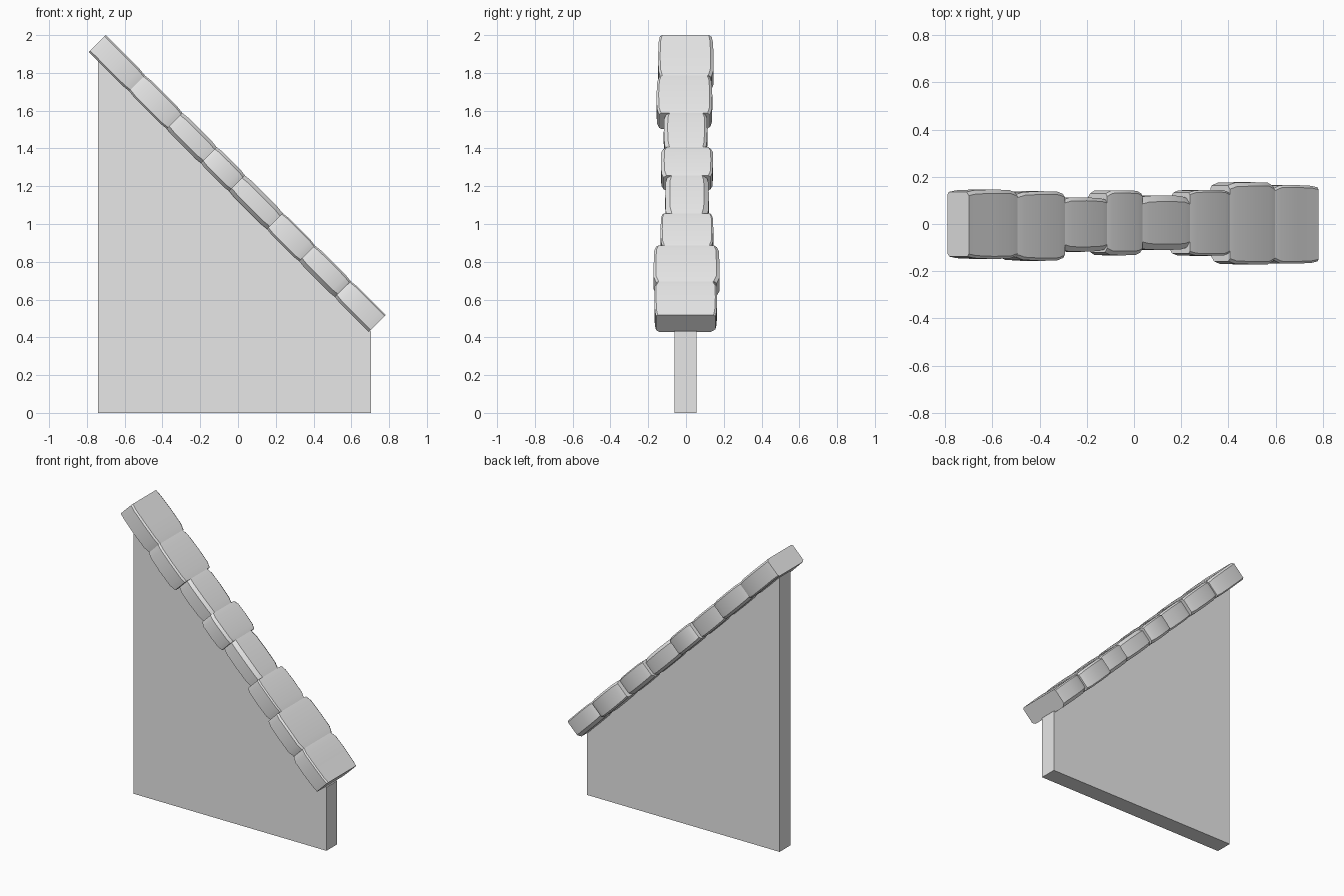
import bpy
import bmesh
import math
import random
from mathutils import Vector

random.seed(4)
cube = bpy.data.objects.get("Cube")
if cube:
    bpy.data.objects.remove(cube)

# One plain grey for stones and wall
grey = bpy.data.materials.new("stone_grey")
grey.use_nodes = True
grey.diffuse_color = (0.8, 0.8, 0.8, 1)
grey.node_tree.nodes["Principled BSDF"].inputs["Base Color"].default_value = (0.8, 0.8, 0.8, 1)


def loft(name, rings):
    """Skin a row of matching rings and cap both ends."""
    bm = bmesh.new()
    rows = [[bm.verts.new(p) for p in ring] for ring in rings]
    for a, b in zip(rows, rows[1:]):
        for i in range(len(a)):
            j = (i + 1) % len(a)
            bm.faces.new((a[i], a[j], b[j], b[i]))
    bm.faces.new(rows[0])
    bm.faces.new(rows[-1])
    bmesh.ops.recalc_face_normals(bm, faces=bm.faces[:])
    mesh = bpy.data.meshes.new(name)
    bm.to_mesh(mesh)
    bm.free()
    mesh.materials.append(grey)
    obj = bpy.data.objects.new(name, mesh)
    bpy.context.collection.objects.link(obj)
    return obj


# Wall panel with a sloping top
outline = [(-0.74, 0), (0.705, 0), (0.705, 0.43), (-0.74, 1.87)]
loft("wall_panel", [[(x, y, z) for x, z in outline] for y in (-0.06, 0.055)])

# Coping stones: slope frame
START = Vector((-0.745, 0, 1.955))
ALONG = Vector((1, 0, -1)).normalized()
OUT = Vector((1, 0, 1)).normalized()
HALF = 0.064


def ring(s, front, back, half, cuts):
    """Chamfered rectangle across the slope, one cut size per corner."""
    pts = []
    corners = [(front, -half), (back, -half), (back, half), (front, half)]
    for k, (y, h) in enumerate(corners):
        c = cuts[k]
        sy, sh = math.copysign(c, y), math.copysign(c * 0.8, h)
        pair = [(y, h - sh), (y - sy, h)]
        pts += pair if k % 2 == 0 else pair[::-1]
    return [START + ALONG * s + OUT * h + Vector((0, y, 0)) for y, h in pts]


# Stone joints (distance in x) with front and back reach of each stone
joints = [0, 0.21, 0.41, 0.59, 0.74, 0.94, 1.11, 1.30, 1.4825]
reach = [(-0.147, 0.145), (-0.155, 0.138), (-0.117, 0.112), (-0.132, 0.142),
         (-0.110, 0.121), (-0.135, 0.145), (-0.172, 0.178), (-0.168, 0.165)]
stones = []
last = len(reach) - 1
for i, (front, back) in enumerate(reach):
    s0, s1 = joints[i] * math.sqrt(2), joints[i + 1] * math.sqrt(2)
    cuts = [random.uniform(0.008, 0.028) for _ in range(4)]
    rings = []
    for t, width, height in [(0, 0.92, 0.92), (0.14, 0.99, 0.985), (0.5, 1, 1),
                             (0.86, 0.99, 0.985), (1, 0.92, 0.92)]:
        # The two outer ends of the row stay square
        if (i == 0 and t == 0) or (i == last and t == 1):
            width, height = 0.95, 0.995
        wobble = random.uniform(0.985, 1.01)
        rings.append(ring(s0 + (s1 - s0) * t, front * width * wobble,
                          back * width * wobble, HALF * height, cuts))
    stones.append(loft(f"coping_stone_{i + 1}", rings))

# Soft faces with crisp edges
bpy.ops.object.select_all(action="DESELECT")
for stone in stones:
    stone.select_set(True)
bpy.context.view_layer.objects.active = stones[0]
bpy.ops.object.shade_smooth_by_angle(angle=math.radians(30))
